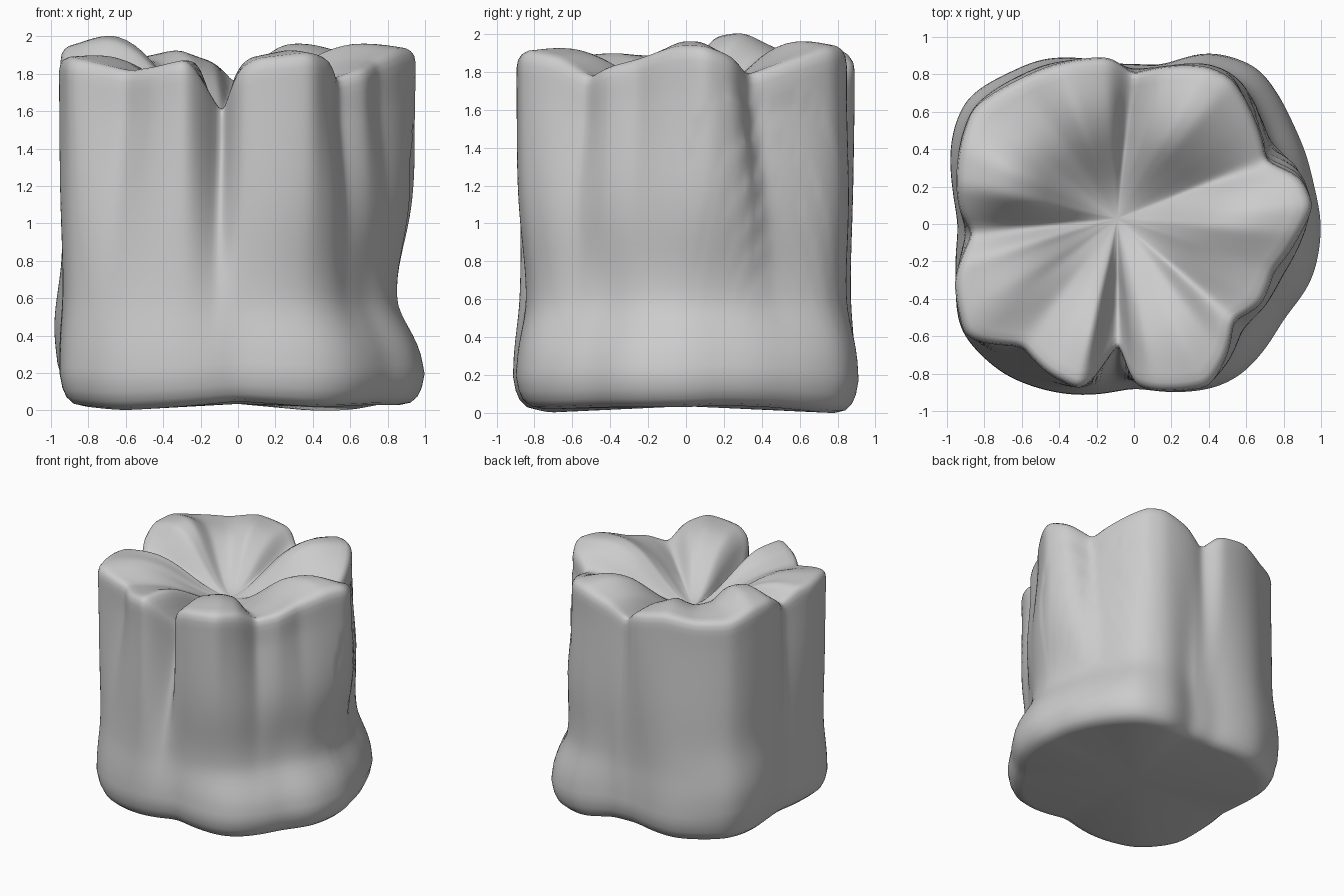
import bpy, bmesh, math

if "Cube" in bpy.data.objects:
    bpy.data.objects.remove(bpy.data.objects["Cube"])

N = 256                       # samples around the body
PIT = (-0.09, 0.03, 1.59)     # bottom of the funnel in the top face

# rim of the top face: x, y, z (lobes and creases)
RIM = [(.96,.1,1.93), (.89,.25,1.88), (.71,.33,1.79), (.65,.55,1.86), (.52,.78,1.93), (.4,.84,1.93),
       (.15,.84,1.86), (-.01,.80,1.75), (-.12,.89,1.86), (-.4,.86,1.91), (-.62,.77,1.87), (-.86,.62,1.88),
       (-.93,.42,1.93), (-.95,.2,1.93), (-.93,.06,1.86), (-.86,-.05,1.78), (-.93,-.2,1.88), (-.96,-.3,1.88),
       (-.93,-.5,1.89), (-.9,-.61,1.88), (-.6,-.65,1.82), (-.46,-.8,1.84), (-.27,-.89,1.88),
       (-.08,-.61,1.57), (.0,-.86,1.82), (.1,-.89,1.88), (.4,-.87,1.91), (.5,-.7,1.88),
       (.53,-.52,1.78), (.68,-.43,1.83), (.75,-.25,1.87), (.89,-.05,1.93)]
# widest outline near the base: x, y, height of the underside edge
BASE = [(1.0,0,.03), (.96,.2,.04), (.85,.53,.03), (.66,.84,.0), (.4,.92,.0), (.15,.84,.03), (-.1,.85,.04),
        (-.5,.88,.02), (-.63,.82,.02), (-.88,.66,.03), (-.94,.47,.03), (-.94,.2,.04), (-.92,0,.04),
        (-.95,-.3,.03), (-.93,-.57,.02), (-.7,-.8,.0), (-.35,-.91,.02), (0,-.87,.05), (.45,-.87,.02),
        (.58,-.8,.02), (.8,-.5,.03), (.95,-.3,.03)]


def blurred(vals, times):
    for _ in range(times):
        vals = [[(vals[i - 1][c] + 2 * vals[i][c] + vals[(i + 1) % N][c]) / 4 for c in (0, 1)] for i in range(N)]
    return vals


def around(points):
    """Sample radius and third value of a closed outline at N even angles."""
    p = sorted((math.atan2(y, x) % math.tau, math.hypot(x, y), z) for x, y, z in points)
    p = [(p[-1][0] - math.tau, *p[-1][1:])] + p + [(p[0][0] + math.tau, *p[0][1:])]
    out = []
    for i in range(N):
        a = math.tau * i / N
        k = next(j for j in range(len(p) - 1) if p[j + 1][0] > a)
        f = (a - p[k][0]) / (p[k + 1][0] - p[k][0])
        out.append([p[k][c] + f * (p[k + 1][c] - p[k][c]) for c in (1, 2)])
    return out


def bell(d, width):
    return math.exp(-(d / width) ** 2)


rim, base = blurred(around(RIM), 4), blurred(around(BASE), 14)
soft = blurred(rim, 60)
angles = [math.tau * i / N for i in range(N)]
rings = []

# rounded underside edge
for scale, h in ((.87, .0), (.925, .012), (.962, .045), (.985, .095), (1, .17)):
    rings.append([(math.cos(a) * b[0] * scale, math.sin(a) * b[0] * scale, b[1] * (1 - h) + h)
                  for a, b in zip(angles, base)])

# side wall: base outline morphs to the creased rim, with a waist on the right
for k in range(1, 33):
    f = k / 32
    w = min(1, max(0, (f - .05) / .85))
    w = w * w * (3 - 2 * w) * .5 + w * .5
    ring = []
    for i, (a, b) in enumerate(zip(angles, base)):
        z0 = b[1] * .83 + .17
        z = z0 + f * (rim[i][1] - .07 - z0)
        # the right crease drifts backwards on the way down; creases get shallower
        j = (i - round(.2 * (1 - f) * bell(a - .5, .4) * N / math.tau)) % N
        t = soft[j][0] + (rim[j][0] - soft[j][0]) * f ** .8
        side = max(0, math.cos(a + .1))
        d = z - .6
        waist = (.02 + .11 * side) * bell(d, .4 if d > 0 else .22)
        bump = .05 * bell(z - .5, .25) * bell(a - 2.75, .5)
        r = b[0] + w * (t - b[0]) - waist + bump
        ring.append((math.cos(a) * r, math.sin(a) * r, z))
    rings.append(ring)


def top_ring(t, dz):
    ring = []
    for a, (r, z), s in zip(angles, rim, soft):
        x = PIT[0] + t * (math.cos(a) * r - PIT[0])
        y = PIT[1] + t * (math.sin(a) * r - PIT[1])
        z = s[1] + (z - s[1]) * min(1, .3 + t)      # creases soften toward the middle
        bulge = max(-.1, z - 1.86) * .8 * math.sin(math.pi * t)
        h = PIT[2] + (z - PIT[2]) * (1 - (1 - t * t) ** 4.5) + bulge * min(1, t * 2)
        h += .05 * bell(x + .62, .22) * bell(y - .3, .2)   # tallest lobe
        ring.append((x, y, h + dz))
    return ring


# rolled rim, then lobes sinking into the central funnel
rings += [top_ring(.992, -.03), top_ring(.975, -.01), top_ring(.95, 0)]
rings += [top_ring(1 - k / 20, 0) for k in range(2, 20)]

bm = bmesh.new()
grid = [[bm.verts.new(v) for v in ring] for ring in rings]
for lo, hi in zip(grid, grid[1:]):
    for i in range(N):
        j = (i + 1) % N
        bm.faces.new((lo[i], lo[j], hi[j], hi[i]))
pit, foot = bm.verts.new(PIT), bm.verts.new((0, 0, .035))
for i in range(N):
    j = (i + 1) % N
    bm.faces.new((grid[-1][i], grid[-1][j], pit))
    bm.faces.new((grid[0][j], grid[0][i], foot))
for f in bm.faces:
    f.smooth = True
mesh = bpy.data.meshes.new("creased_body")
bm.to_mesh(mesh)
bm.free()
body = bpy.data.objects.new("creased_body", mesh)
bpy.context.collection.objects.link(body)
